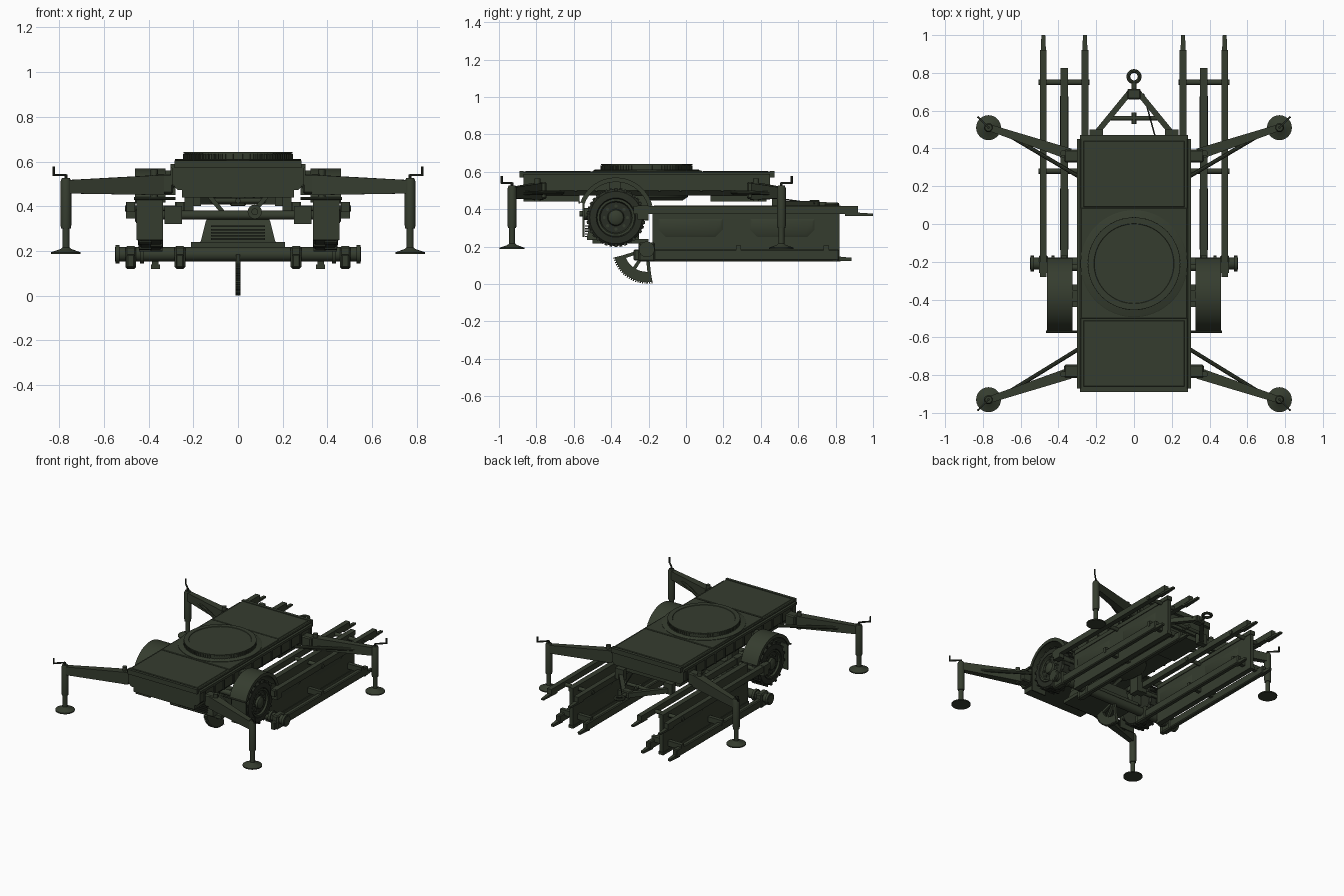
import bpy, bmesh, math
from mathutils import Vector, Matrix

if "Cube" in bpy.data.objects:
    bpy.data.objects.remove(bpy.data.objects["Cube"])


def material(name, rgb):
    m = bpy.data.materials.new(name)
    m.use_nodes = True
    m.diffuse_color = (*rgb, 1)
    m.node_tree.nodes["Principled BSDF"].inputs["Base Color"].default_value = (*rgb, 1)
    return m


olive = material("dark olive paint", (0.036, 0.046, 0.028))
dark = material("blackened olive", (0.022, 0.027, 0.018))
made = []


def finish(name, bm, mat=olive):
    bmesh.ops.recalc_face_normals(bm, faces=bm.faces)
    me = bpy.data.meshes.new(name)
    bm.to_mesh(me)
    bm.free()
    me.materials.append(mat)
    ob = bpy.data.objects.new(name, me)
    bpy.context.collection.objects.link(ob)
    made.append(ob)
    return ob


def box(name, x, y, z, mat=olive, bevel=0):
    """Box from (low, high) ranges."""
    bm = bmesh.new()
    bmesh.ops.create_cube(bm, size=1)
    for v in bm.verts:
        v.co = [(a + b) / 2 + c * (b - a) for (a, b), c in zip((x, y, z), v.co)]
    if bevel:
        bmesh.ops.bevel(bm, geom=bm.edges, offset=bevel, segments=1, affect='EDGES')
    return finish(name, bm, mat)


def loft(name, rings, mat=olive):
    """Closed skin through rings of points."""
    bm = bmesh.new()
    loops = [[bm.verts.new(p) for p in r] for r in rings]
    n = len(loops[0])
    for a, b in zip(loops, loops[1:]):
        for i in range(n):
            bm.faces.new((a[i], a[(i + 1) % n], b[(i + 1) % n], b[i]))
    bm.faces.new(loops[0])
    bm.faces.new(loops[-1])
    return finish(name, bm, mat)


def beam(name, p, q, w, h, w2=None, h2=None, mat=olive):
    """Tapered rectangular bar between two points."""
    p, q = Vector(p), Vector(q)
    d = (q - p).normalized()
    side = d.cross((0, 0, 1)).normalized()
    up = side.cross(d)
    corners = ((1, 1), (-1, 1), (-1, -1), (1, -1))
    rings = [[c + side * i * a / 2 + up * j * b / 2 for i, j in corners]
             for c, a, b in ((p, w, h), (q, w2 or w, h2 or h))]
    return loft(name, rings, mat)


def lathe(name, origin, axis, profile, n=32, mat=olive):
    """Solid of revolution; profile is (distance along axis, radius)."""
    turn = Vector((0, 0, 1)).rotation_difference(Vector(axis)).to_matrix()
    rings = [[Vector(origin) + turn @ Vector((r * math.cos(2 * math.pi * i / n),
              r * math.sin(2 * math.pi * i / n), t)) for i in range(n)] for t, r in profile]
    return loft(name, rings, mat)


def rod(name, p, q, r, n=16, mat=olive):
    d = Vector(q) - Vector(p)
    return lathe(name, p, d, ((0, r), (d.length, r)), n, mat)


def arc_band(name, cy, cz, r0, r1, x, a0, a1, n=24):
    """Curved band in the side plane, given thickness across x."""
    rings = []
    for i in range(n + 1):
        a = math.radians(a0 + (a1 - a0) * i / n)
        c, s = math.cos(a), math.sin(a)
        rings.append([(px, cy + r * c, cz + r * s)
                      for px, r in ((x[0], r0), (x[1], r0), (x[1], r1), (x[0], r1))])
    return loft(name, rings)


# Platform body with sloped underside and overhanging deck
loft("platform_body", [[(x, y, z) for x, z in
     ((-.27, .473), (.27, .473), (.295, .5), (.295, .585), (-.295, .585), (-.295, .5))]
     for y in (-.87, .45)])
box("deck", (-.285, .285), (-.88, .46), (.58, .6), bevel=.005)
box("front_lip", (-.285, .285), (-.89, -.87), (.57, .605))
box("rear_lip", (-.285, .285), (.45, .472), (.57, .605))
for y in (-.685, .265):
    box("deck_panel", (-.268, .268), (y - .175, y + .175), (.598, .604), bevel=.003)
box("turntable_seat", (-.28, .28), (-.5, .085), (.598, .606), bevel=.003)
for y in (-.72, .28):
    box("underframe", (-.25, .25), (y - .15, y + .15), (.44, .475))

# Turntable: base, toothed ring and cap
C = (0, -.21, .6)
lathe("turntable_base", C, (0, 0, 1), ((0, .283), (.009, .283), (.012, .278)), 64)
lathe("turntable_ring", C, (0, 0, 1), ((.01, .24), (.036, .24), (.036, .245), (.042, .245),
      (.042, .212), (.039, .21)), 64)
bm = bmesh.new()
for i in range(90):
    a = 2 * math.pi * i / 90
    bmesh.ops.create_cube(bm, size=1, matrix=Matrix.Translation(C) @ Matrix.Rotation(a, 4, 'Z')
                          @ Matrix.Translation((.24, 0, .022)) @ Matrix.Diagonal((.012, .008, .024, 1)))
finish("ring_teeth", bm)
lathe("turntable_bearing", (0, -.21, .445), (0, 0, 1), ((0, .19), (.02, .22), (.04, .22)), 48)

# Underslung gear box with cooling slats
loft("gear_box", [[(-w, a, z), (w, a, z), (w, b, z), (-w, b, z)]
     for w, a, b, z in ((.17, -.53, -.25, .235), (.165, -.53, -.25, .25),
                        (.145, -.51, -.25, .33), (.14, -.5, -.25, .34))])
box("gear_box_foot", (-.21, .21), (-.5, -.2), (.215, .24))
for i in range(5):
    box("cooling_slat", (-.12, .12), (-.54, -.5), (.25 + i * .014, .257 + i * .014), dark)
rod("drive_motor", (.075, -.55, .375), (.075, -.3, .375), .032)
rod("motor_shaft", (.075, -.57, .375), (.075, -.55, .375), .015)
rod("cross_shaft", (-.36, -.375, .36), (.36, -.375, .36), .02)
rod("lower_axle", (-.55, -.21, .185), (.55, -.21, .185), .032, 20)

# Toothed sector hanging from the lower axle
arc_band("sector_rim", -.21, .185, .12, .176, (-.012, .012), 194, 280)
for i in range(22):
    arc_band("sector_tooth", -.21, .185, .174, .184, (-.012, .012), 194 + i * 4, 196 + i * 4, 1)
for a in (198, 237, 276):
    c, s = math.cos(math.radians(a)), math.sin(math.radians(a))
    beam("sector_spoke", (0, -.21, .185), (0, -.21 + .13 * c, .185 + .13 * s), .018, .018)

# Towing frame and eye
for s in (-1, 1):
    beam("tow_leg", (s * .2, .48, .425), (s * .02, .7, .425), .03, .035)
    box("tow_bracket", (s * .2 - .035, s * .2 + .035), (.46, .5), (.4, .48))
rod("tow_crossbar", (-.13, .56, .425), (.13, .56, .425), .012)
rod("tow_hinge", (0, .53, .425), (0, .59, .425), .012)
box("tow_head", (-.035, .035), (.66, .715), (.4, .45), bevel=.006)
rod("tow_shank", (0, .71, .425), (0, .75, .425), .014)
rod("brake_cable", (.05, .69, .43), (.11, .47, .46), .004, 6, dark)
bm = bmesh.new()
rings = []
for i in range(28):
    a = 2 * math.pi * i / 28
    rings.append([bm.verts.new(((.03 + .01 * math.cos(b)) * math.cos(a),
                 .78 + (.03 + .01 * math.cos(b)) * math.sin(a), .425 + .01 * math.sin(b)))
                 for b in [math.pi * k / 4 for k in range(8)]])
for i in range(28):
    for k in range(8):
        j, m = (i + 1) % 28, (k + 1) % 8
        bm.faces.new((rings[i][k], rings[j][k], rings[j][m], rings[i][m]))
finish("tow_eye", bm)

for s in (-1, 1):
    def span(a, b):
        return (min(s * a, s * b), max(s * a, s * b))

    # Platform side ribs
    for i in range(12):
        y = -.82 + i * .112
        box("side_rib", span(.285, .302), (y, y + .012), (.495, .585))
    box("side_rail", span(.285, .302), (-.87, .45), (.57, .588))

    # Outriggers with screw jacks
    for k, y0, y1, ys in ((1, .36, .51, .25), (-1, -.78, -.93, -.66)):
        beam("outrigger_arm", (s * .34, y0 + k * .01, .495), (s * .765, y1, .487), .06, .09, .035, .06)
        box("outrigger_hinge", span(.29, .37), (y0 - .035, y0 + .035), (.455, .545), bevel=.008)
        rod("hinge_pin", (s * .375, y0 + k * .015, .44), (s * .375, y0 + k * .015, .565), .016)
        rod("outrigger_stay", (s * .29, ys, .49), (s * .68, y1 - k * .03, .485), .011, 10)
        x = s * .77
        lathe("jack", (x, y1, .186), (0, 0, 1), ((0, .066), (.008, .066), (.022, .025), (.03, .016),
              (.114, .016), (.114, .022), (.13, .024), (.325, .024), (.34, .018)), 24)
        ex, ey = x + s * .055, y1 + k * .055
        rod("crank_stem", (x, y1, .52), (x, y1, .542), .007, 8, dark)
        beam("crank_arm", (x, y1, .54), (ex, ey, .54), .009, .009, mat=dark)
        rod("crank_grip", (ex, ey, .536), (ex, ey, .577), .006, 8, dark)

    # Wheel: tyre, dished rim, hub and treads
    W = Vector((s * .335, -.375, .355))
    lathe("tyre", W, (s, 0, 0), ((0, .1), (0, .14), (.012, .152), (.098, .152), (.11, .14),
          (.114, .105), (.1, .098)), 40, dark)
    lathe("wheel_rim", W, (s, 0, 0), ((.01, .1), (.112, .1), (.112, .088), (.095, .08),
          (.1, .045), (.115, .04), (.125, .022)), 32)
    for i in range(8):
        a = math.pi * i / 4
        p = W + Vector((s * .09, .062 * math.cos(a), .062 * math.sin(a)))
        rod("wheel_nut", p, p + Vector((s * .018, 0, 0)), .009, 6)
    bm = bmesh.new()
    for i in range(36):
        bmesh.ops.create_cube(bm, size=1, matrix=Matrix.Translation(W) @ Matrix.Rotation(i * math.pi / 18, 4, 'X')
                              @ Matrix.Translation((s * (.03 if i % 2 else .08), 0, .15))
                              @ Matrix.Diagonal((.055, .015, .016, 1)))
    finish("tyre_treads", bm, dark)

    # Fender with hanging mudflap
    arc_band("fender", -.375, .367, .193, .202, span(.325, .46), 15, 160)
    arc_band("fender_flange", -.375, .367, .178, .2, span(.452, .46), 15, 160)
    box("mudflap", span(.335, .455), (-.553, -.544), (.25, .44))
    rod("fender_stay", (s * .28, -.57, .435), (s * .465, -.57, .435), .006, 8)
    box("fender_bracket", span(.28, .34), (-.41, -.35), (.45, .56))
    box("suspension_arm", span(.25, .33), (-.44, -.32), (.32, .4))
    box("hanger_post", span(.2, .24), (-.28, -.2), (.34, .48))
    beam("underbody_brace", (s * .14, -.3, .46), (s * .04, -.3, .34), .03, .02)

    # Trail: deep centre girder with tapered pressings
    box("trail_girder", span(.355, .385), (-.18, .82), (.13, .4))
    box("girder_cap", span(.35, .39), (-.17, .825), (.39, .42))
    box("girder_base", span(.35, .39), (-.18, .825), (.12, .14))
    for y0, y1 in ((-.15, .2), (.34, .69)):
        for x, out in ((.356, -1), (.384, 1)):
            loft("girder_pressing", [[(s * (x + out * t), y, z) for y, z in (
                 (y0 + i, .35 - i), (y1 - i, .35 - i), (y1 - i, .29), (y1 - .04 - i, .25 + i),
                 (y0 + .04 + i, .25 + i), (y0 + i, .29))] for t, i in ((0, 0), (.008, .016))])
    # Paired upper and lower trail rails with tapered tips
    for x in (.26, .48):
        box("upper_rail", span(x - .018, x + .018), (-.28, .92), (.375, .418))
        beam("upper_rail_tip", (s * x, .85, .375), (s * x, 1, .37), .034, .022, .02, .012)
        box("lower_rail", span(x - .018, x + .018), (-.28, .82), (.125, .185), bevel=.006)
        beam("lower_rail_tip", (s * x, .78, .135), (s * x, .885, .132), .03, .03, .02, .016)
        box("axle_clamp", span(x - .024, x + .024), (-.255, -.165), (.12, .222), bevel=.008)
        box("upper_rail_clamp", span(x - .022, x + .022), (-.26, -.2), (.345, .42))
    for y in (.28, .75):
        rod("upper_rung", (s * .235, y, .39), (s * .505, y, .39), .014, 12)
        box("lower_rung", span(.25, .5), (y - .014, y + .014), (.165, .205))
    rod("upper_trail_pin", (s * .2, -.23, .365), (s * .5, -.23, .365), .018)
    for x in (.42, .53):
        rod("axle_collar", (s * x, -.21, .185), (s * (x + .018), -.21, .185), .042, 20)

# Smooth the round parts, keep edges sharp
for o in bpy.context.selected_objects:
    o.select_set(False)
for o in made:
    o.select_set(True)
bpy.context.view_layer.objects.active = made[0]
bpy.ops.object.shade_smooth_by_angle(angle=math.radians(35))
